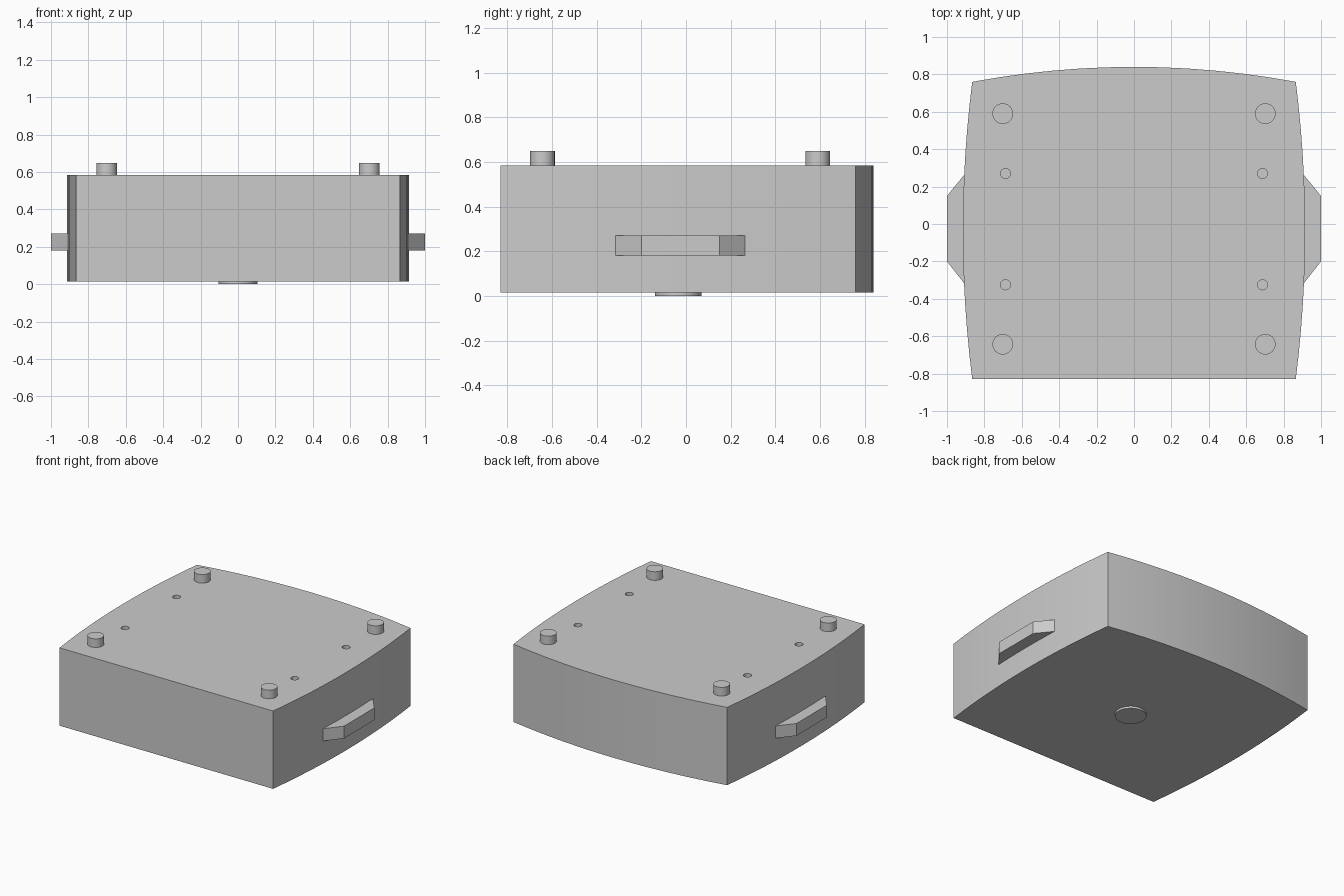
import bpy, bmesh, math

if "Cube" in bpy.data.objects:
    bpy.data.objects.remove(bpy.data.objects["Cube"])

CY = -0.035  # middle of the side curves


def side_x(y):
    return 0.915 - 0.05 * ((y - CY) / 0.795) ** 2


def back_y(x):
    return 0.84 - 0.08 * (x / 0.865) ** 2


def smooth(ob):
    bpy.ops.object.select_all(action='DESELECT')
    ob.select_set(True)
    bpy.context.view_layer.objects.active = ob
    bpy.ops.object.shade_smooth_by_angle(angle=math.radians(30))


def prism(name, outline, z0, z1):
    """Extrude a counter-clockwise outline from z0 to z1."""
    bm = bmesh.new()
    face = bm.faces.new([bm.verts.new((x, y, z0)) for x, y in outline])
    top = bmesh.ops.extrude_face_region(bm, geom=[face])
    for v in top["geom"]:
        if isinstance(v, bmesh.types.BMVert):
            v.co.z = z1
    bmesh.ops.recalc_face_normals(bm, faces=bm.faces)
    mesh = bpy.data.meshes.new(name)
    bm.to_mesh(mesh)
    bm.free()
    ob = bpy.data.objects.new(name, mesh)
    bpy.context.collection.objects.link(ob)
    return ob


def disc(name, x, y, r, z0, z1, n=32):
    pts = [(x + r * math.cos(i * math.tau / n), y + r * math.sin(i * math.tau / n))
           for i in range(n)]
    return prism(name, pts, z0, z1)


# Body: straight front, gently bowed sides and back
N = 12
ys = [-0.83 + 1.59 * i / N for i in range(N + 1)]
right = [(side_x(y), y) for y in ys]
back = [(x, back_y(x)) for x in (0.865 - 1.73 * i / N for i in range(1, N))]
left = [(-x, y) for x, y in reversed(right)]
body = prism("body", right + back + left, 0.015, 0.585)

# Small blind screw holes in the top
for sx in (-1, 1):
    for y in (0.27, -0.325):
        cutter = disc("hole_cutter", sx * 0.687, y, 0.027, 0.50, 0.70, 24)
        cutter.hide_render = True
        cutter.hide_set(True)
        mod = body.modifiers.new("hole", 'BOOLEAN')
        mod.operation = 'DIFFERENCE'
        mod.solver = 'EXACT'
        mod.object = cutter
        # Apply now so the shading is set on the finished mesh
        bpy.context.view_layer.objects.active = body
        bpy.ops.object.modifier_apply(modifier=mod.name)
smooth(body)

# Locating pegs at the four corners, and side tabs
for side, sx in (("left", -1), ("right", 1)):
    for end, y in (("front", -0.643), ("back", 0.59)):
        smooth(disc(f"{end}_{side}_peg", sx * 0.702, y, 0.055, 0.57, 0.648))
    tab = [(0.89, -0.34), (1.0, -0.2), (1.0, 0.15), (0.89, 0.285)]
    tab = [(0.86, -0.34)] + tab + [(0.86, 0.285)]
    prism(f"{side}_tab", [(sx * x, y) for x, y in tab][::sx], 0.18, 0.27)

# Round pad under the body
smooth(disc("bottom_pad", 0.0, CY, 0.105, 0.0, 0.03))
